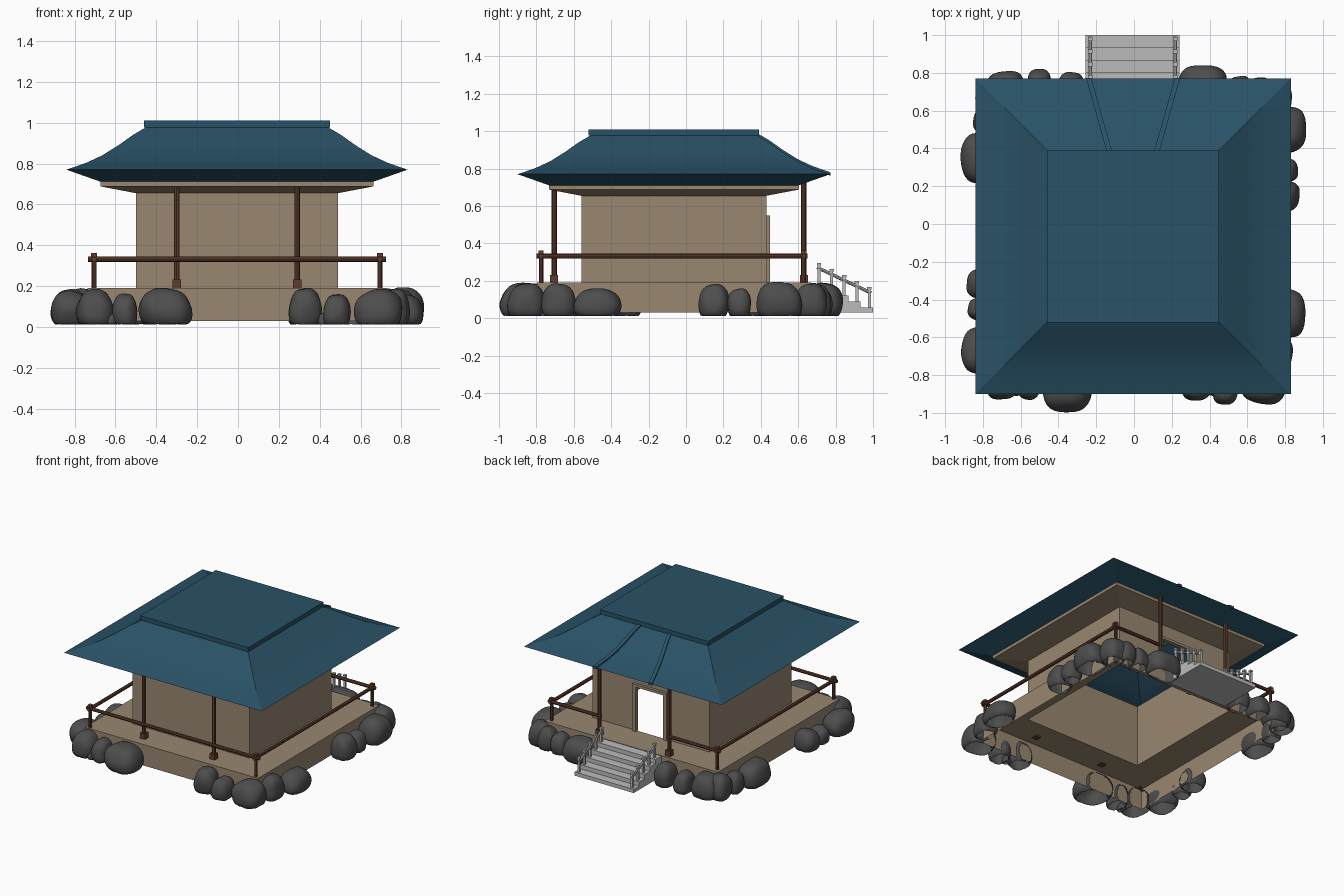
import bpy, bmesh, math
from mathutils import Vector, Matrix, noise

if "Cube" in bpy.data.objects:
    bpy.data.objects.remove(bpy.data.objects["Cube"])

CX, CY = -0.005, -0.065          # centre of the square plan


def mat(name, col):
    m = bpy.data.materials.new(name)
    m.diffuse_color = (*col, 1)
    m.use_nodes = True
    m.node_tree.nodes["Principled BSDF"].inputs["Base Color"].default_value = m.diffuse_color
    return m


BLUE = mat("roof_blue", (0.022, 0.085, 0.135))
TAN = mat("wall_tan", (0.32, 0.245, 0.165))
BROWN = mat("dark_wood", (0.115, 0.045, 0.026))
ROCK = mat("rock_grey", (0.075, 0.075, 0.075))
GREY = mat("stair_grey", (0.50, 0.50, 0.50))


def finish(bm, name, material, smooth=None, normals=True):
    if normals:
        bmesh.ops.recalc_face_normals(bm, faces=bm.faces)
    me = bpy.data.meshes.new(name)
    bm.to_mesh(me)
    bm.free()
    me.materials.append(material)
    ob = bpy.data.objects.new(name, me)
    bpy.context.collection.objects.link(ob)
    if smooth:
        bpy.ops.object.select_all(action='DESELECT')
        ob.select_set(True)
        bpy.context.view_layer.objects.active = ob
        bpy.ops.object.shade_smooth_by_angle(angle=math.radians(smooth))
    return ob


def loft(rings, cap=False):
    """Square rings (half width, z), joined from bottom to top."""
    bm = bmesh.new()
    prev = None
    for h, z in rings:
        ring = [bm.verts.new((CX + sx * h, CY + sy * h, z))
                for sx, sy in ((-1, -1), (1, -1), (1, 1), (-1, 1))]
        if prev:
            for i in range(4):
                j = (i + 1) % 4
                bm.faces.new((prev[i], prev[j], ring[j], ring[i]))
        prev = ring
    if cap:
        bm.faces.new(prev)
    return bm


def add_box(bm, lo, hi):
    lo, hi = Vector(lo), Vector(hi)
    m = Matrix.Translation((lo + hi) / 2) @ Matrix.Diagonal((*(hi - lo), 1))
    bmesh.ops.create_cube(bm, size=1, matrix=m)


def add_rod(bm, a, b, r, sides=8):
    a, b = Vector(a), Vector(b)
    d = b - a
    m = Matrix.Translation((a + b) / 2) @ d.to_track_quat('Z', 'Y').to_matrix().to_4x4()
    bmesh.ops.create_cone(bm, cap_ends=True, segments=sides, radius1=r, radius2=r,
                          depth=d.length, matrix=m)


# Platform: open shell with a hole under the room
finish(loft([(0.732, 0.03), (0.732, 0.19), (0.495, 0.19)]), "platform", TAN, normals=False)

# Walls with a doorway cut in the back
bm = loft([(0.495, 0.19), (0.495, 0.66)])
for co, no in (((-0.12, 0, 0), (1, 0, 0)), ((0.11, 0, 0), (1, 0, 0)), ((0, 0, 0.53), (0, 0, 1))):
    bmesh.ops.bisect_plane(bm, geom=bm.verts[:] + bm.edges[:] + bm.faces[:],
                           plane_co=co, plane_no=no)
door = [f for f in bm.faces if f.calc_center_median().y > 0.42
        and -0.12 < f.calc_center_median().x < 0.11 and f.calc_center_median().z < 0.53]
bmesh.ops.delete(bm, geom=door, context='FACES')
finish(bm, "walls", TAN, normals=False)

# Door frame
bm = bmesh.new()
add_box(bm, (-0.15, 0.42, 0.19), (-0.12, 0.45, 0.55))
add_box(bm, (0.11, 0.42, 0.19), (0.14, 0.45, 0.55))
add_box(bm, (-0.12, 0.42, 0.53), (0.11, 0.45, 0.55))
finish(bm, "door_frame", TAN)

# Soffit board under the eaves
bm = loft([(0.495, 0.655), (0.668, 0.688), (0.668, 0.712)])
finish(bm, "soffit", TAN, normals=False)

# Roof: curved hip with a raised flat cap
curve = [(0.835, 0.77), (0.74, 0.803), (0.66, 0.84), (0.58, 0.89), (0.51, 0.94), (0.447, 0.977)]
bm = loft([(0.665, 0.71)] + curve + [(0.456, 0.977), (0.456, 1.01)], cap=True)
finish(bm, "roof", BLUE, 25, normals=False)

# Two ridge strips on the back slope, following the roof curve
for s in (-1, 1):
    bm = bmesh.new()
    prev = None
    for h, z in curve:
        t = (0.835 - h) / 0.39
        x = CX + s * (0.235 - 0.11 * t)
        sec = [bm.verts.new((x + dx, CY + h + 0.003, z + dz))
               for dx, dz in ((-0.014, -0.008), (-0.014, 0.01), (0.014, 0.01), (0.014, -0.008))]
        if prev:
            for i in range(4):
                j = (i + 1) % 4
                bm.faces.new((prev[i], prev[j], sec[j], sec[i]))
        else:
            bm.faces.new(sec)
        prev = sec
    bm.faces.new(prev)
    finish(bm, "roof_ridge", BLUE)

# Tall posts with wider feet
bm = bmesh.new()
for y, top in ((-0.705, 0.70), (0.63, 0.735)):
    for s in (-1, 1):
        x = CX + s * 0.295
        add_rod(bm, (x, y, 0.18), (x, y, top), 0.014)
        add_box(bm, (x - 0.021, y - 0.021, 0.18), (x + 0.021, y + 0.021, 0.232))
finish(bm, "tall_posts", BROWN)

# Railing around the deck, open at the stairs
bm = bmesh.new()
R, YF, YB = 0.70, -0.775, 0.63
for s in (-1, 1):
    x = CX + s * R
    for y in (YF, YB):
        add_rod(bm, (x, y, 0.18), (x, y, 0.35), 0.012)
        add_box(bm, (x - 0.014, y - 0.014, 0.345), (x + 0.014, y + 0.014, 0.362))
    add_rod(bm, (x, YF - 0.025, 0.332), (x, YB + 0.02, 0.332), 0.013)
    add_rod(bm, (CX + s * 0.28, YB, 0.332), (x + s * 0.025, YB, 0.332), 0.013)
add_rod(bm, (CX - R - 0.03, YF, 0.332), (CX + R + 0.03, YF, 0.332), 0.013)
finish(bm, "railing", BROWN)

# Stairs at the back, one solid stepped profile
pts = [(0.667, 0.03), (1.0, 0.03)]
for i in range(5):
    z = 0.058 + 0.032 * i
    pts += [(1.0 - 0.066 * i, z), (1.0 - 0.066 * (i + 1) if i < 4 else 0.667, z)]
bm = bmesh.new()
face = bm.faces.new([bm.verts.new((-0.258, y, z)) for y, z in pts])
ext = bmesh.ops.extrude_face_region(bm, geom=[face])
bmesh.ops.translate(bm, vec=(0.5, 0, 0),
                    verts=[v for v in ext['geom'] if isinstance(v, bmesh.types.BMVert)])
finish(bm, "stairs", GREY)

# Stair handrails
bm = bmesh.new()
for x in (-0.232, 0.218):
    for i in range(5):
        y, z = 0.98 - 0.067 * i, 0.055 + 0.032 * i
        add_box(bm, (x - 0.008, y - 0.008, z), (x + 0.008, y + 0.008, z + 0.1))
        add_box(bm, (x - 0.011, y - 0.011, z + 0.1), (x + 0.011, y + 0.011, z + 0.113))
    add_rod(bm, (x, 0.99, 0.135), (x, 0.70, 0.272), 0.009)
finish(bm, "stair_handrails", GREY)


# Rocks: boxy lumps, open at the bottom and where they sit in the platform
def rock(i, x, y, rx, ry, h):
    bm = bmesh.new()
    bmesh.ops.create_icosphere(bm, subdivisions=4, radius=1)
    for v in bm.verts:
        p = v.co.normalized()
        k = sum(abs(c) ** 2.7 for c in p) ** (-1 / 2.7)
        p = p * k * (1 + 0.10 * noise.noise(p * 1.1 + Vector((i * 3.7, 0, 0))))
        taper = 1 - 0.12 * max(p.z, 0)
        v.co = (x + p.x * rx * taper, y + p.y * ry * taper,
                max(0.008 + h * (p.z + 0.8) / 1.8, 0.012))
    dead = []
    for f in bm.faces:
        c = f.calc_center_median()
        if c.z < 0.0135 or (abs(c.x - CX) < 0.715 and abs(c.y - CY) < 0.715 and c.z < 0.188):
            dead.append(f)
    bmesh.ops.delete(bm, geom=dead, context='FACES')
    finish(bm, "rock", ROCK, 50, normals=False)


rocks = [
    # front edge
    (-0.355, -0.87, 0.13, 0.125, 0.18), (-0.555, -0.84, 0.062, 0.09, 0.155),
    (-0.70, -0.82, 0.09, 0.11, 0.175), (-0.62, -0.87, 0.025, 0.04, 0.06),
    (0.33, -0.85, 0.08, 0.085, 0.18), (0.485, -0.87, 0.068, 0.085, 0.15),
    (0.69, -0.85, 0.12, 0.10, 0.175), (0.415, -0.88, 0.025, 0.03, 0.06),
    # left edge
    (-0.82, -0.67, 0.095, 0.12, 0.165), (-0.81, -0.45, 0.07, 0.06, 0.13),
    (-0.80, -0.32, 0.085, 0.08, 0.15), (-0.82, 0.35, 0.095, 0.13, 0.175),
    (-0.79, 0.54, 0.06, 0.065, 0.155), (-0.76, 0.68, 0.08, 0.085, 0.18),
    # right edge
    (0.77, -0.68, 0.07, 0.09, 0.175), (0.815, -0.475, 0.09, 0.125, 0.15),
    (0.79, 0.15, 0.085, 0.08, 0.175), (0.80, 0.285, 0.068, 0.062, 0.15),
    (0.81, 0.50, 0.10, 0.12, 0.185), (0.75, 0.67, 0.085, 0.085, 0.18),
    # back edge
    (-0.68, 0.72, 0.10, 0.09, 0.175), (-0.50, 0.735, 0.062, 0.085, 0.15),
    (-0.335, 0.72, 0.07, 0.085, 0.17), (0.365, 0.745, 0.125, 0.095, 0.18),
    (0.56, 0.71, 0.062, 0.075, 0.155), (0.67, 0.70, 0.07, 0.075, 0.165),
]
for i, r in enumerate(rocks):
    rock(i, *r)
